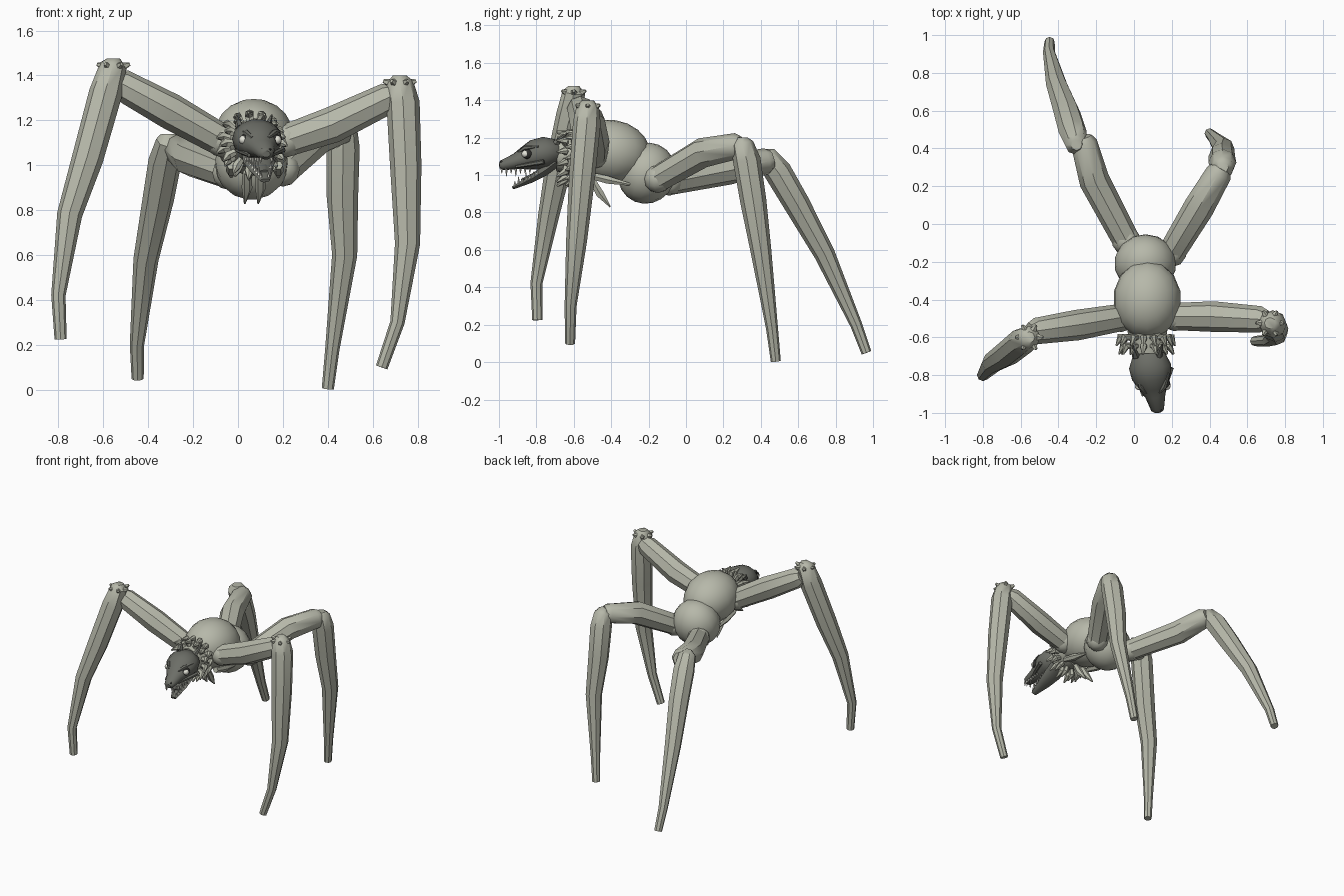
import bpy, bmesh, math, random
from mathutils import Vector

if "Cube" in bpy.data.objects:
    bpy.data.objects.remove(bpy.data.objects["Cube"])

random.seed(4)


def material(name, col):
    m = bpy.data.materials.new(name)
    m.diffuse_color = (*col, 1)
    m.use_nodes = True
    m.node_tree.nodes["Principled BSDF"].inputs["Base Color"].default_value = m.diffuse_color
    return m


HIDE = material("pale hide", (0.47, 0.48, 0.40))
DARK = material("dark head", (0.15, 0.155, 0.135))
BONE = material("bone white", (0.78, 0.78, 0.70))
BLACK = material("black groove", (0.03, 0.03, 0.028))
X, Z = Vector((1, 0, 0)), Vector((0, 0, 1))


def finish(bm, name, mat):
    bmesh.ops.recalc_face_normals(bm, faces=bm.faces)
    me = bpy.data.meshes.new(name)
    bm.to_mesh(me)
    bm.free()
    ob = bpy.data.objects.new(name, me)
    bpy.context.collection.objects.link(ob)
    me.materials.append(mat)
    bpy.ops.object.select_all(action='DESELECT')
    ob.select_set(True)
    bpy.context.view_layer.objects.active = ob
    bpy.ops.object.shade_smooth_by_angle(angle=math.radians(40))
    return ob


def add_tube(bm, pts, radii, ref=X, sides=8, flat=1):
    """Loft rings along points; ref is the full-radius direction, flat squashes the other."""
    pts = [Vector(p) for p in pts]
    rings = []
    for i, (p, r) in enumerate(zip(pts, radii)):
        t = (pts[min(i + 1, len(pts) - 1)] - pts[max(i - 1, 0)]).normalized()
        u = (ref - t * t.dot(ref)).normalized()
        v = t.cross(u) * flat
        rings.append([bm.verts.new(p + (u * math.cos(a) + v * math.sin(a)) * r)
                      for a in (math.tau * k / sides for k in range(sides))])
    for a, b in zip(rings, rings[1:]):
        for k in range(sides):
            n = (k + 1) % sides
            bm.faces.new((a[k], a[n], b[n], b[k]))
    bm.faces.new(rings[0])
    bm.faces.new(rings[-1])


def tube(name, pts, radii, mat, ref=X, sides=8, flat=1):
    bm = bmesh.new()
    add_tube(bm, pts, radii, ref, sides, flat)
    return finish(bm, name, mat)


def ball(name, loc, scale, mat, u=12, v=8, tilt=0):
    bm = bmesh.new()
    bmesh.ops.create_uvsphere(bm, u_segments=u, v_segments=v, radius=1)
    ob = finish(bm, name, mat)
    ob.location, ob.scale, ob.rotation_euler = loc, scale, (tilt, 0, 0)
    return ob


# Body: thorax and abdomen, with a short neck
ball("thorax", (.07, -.40, 1.125), (.18, .21, .17), HIDE, 14, 10, -.15)
ball("abdomen", (.06, -.21, 1.01), (.165, .155, .165), HIDE, 14, 10, -.4)
tube("neck", [(.07, -.52, 1.1), (.075, -.69, 1.11)], (.12, .085), HIDE, Z, 10)


def leg(name, hip, mid, knee, shin):
    """Hip ball, thigh from hip to knee, and tapering shin from knee to foot."""
    hip, mid, knee = Vector(hip), Vector(mid), Vector(knee)
    tube(name + "_thigh", [hip, mid, knee, knee + (knee - mid) * .15],
         (.072, .081, .07, .05), HIDE, Z)
    ball(name + "_hip", hip, (.078, .078, .075), HIDE, 10, 6)
    top = Vector(shin[0])
    tube(name + "_shin", [top + Z * .03, *shin], (.03, .06, .074, .07, .056, .032, .027), HIDE)
    if name.startswith("front"):
        # small knobs over the knee
        bm = bmesh.new()
        for k in range(6):
            a = math.tau * k / 6
            d = Vector((math.cos(a), math.sin(a), .35)).normalized()
            p = top + d * .045 - Z * .02
            add_tube(bm, [p, p + d * .033], (.02, .008), Vector((.1, .2, 1)), 5)
        finish(bm, name + "_knee_knobs", HIDE)


leg("front_left_leg", (.215, -.49, 1.11), (.42, -.49, 1.18), (.67, -.505, 1.30),
    [(.72, -.525, 1.37), (.735, -.53, 1.28), (.747, -.555, 1.0), (.755, -.585, .65),
     (.71, -.617, .30), (.64, -.62, .10)])
leg("front_right_leg", (-.07, -.495, 1.11), (-.30, -.535, 1.24), (-.52, -.567, 1.36),
    [(-.555, -.60, 1.445), (-.59, -.62, 1.32), (-.67, -.685, 1.03), (-.75, -.735, .78),
     (-.80, -.80, .42), (-.79, -.795, .225)])
leg("rear_left_leg", (.20, -.15, .98), (.345, .09, 1.12), (.45, .27, 1.155),
    [(.47, .30, 1.17), (.468, .325, 1.08), (.465, .36, .86), (.475, .40, .60),
     (.42, .46, .18), (.40, .48, .005)])
leg("rear_right_leg", (-.04, -.09, .965), (-.21, .23, 1.03), (-.265, .43, 1.075),
    [(-.305, .42, 1.11), (-.325, .49, 1.02), (-.355, .59, .85), (-.41, .74, .58),
     (-.45, .91, .20), (-.447, .965, .05)])

# Mane of curved tufts round the neck, in two rows
bm = bmesh.new()
for row, n in enumerate((15, 13)):
    for k in range(n):
        a = math.tau * (k + .5 * row) / n
        d = Vector((math.cos(a), 0, math.sin(a)))
        b = Vector((.065, -.60 - .045 * row, 1.1)) + d * (.10 - .015 * row)
        s = random.uniform(.8, 1.1)
        add_tube(bm, [b, b + d * .04 * s, b + d * .06 * s + Vector((0, -.045, -.012))],
                 (.016, .021, .005), Vector((.05, 1, .02)), 6)
finish(bm, "neck_mane", HIDE)

# Spines under the chest
for s, side in ((1, "left"), (-1, "right")):
    x = .075 + s * .105
    tube(side + "_side_spine", [(x, -.52, 1.0), (x, -.42, .975), (x, -.30, .95)],
         (.02, .024, .008), HIDE, X, 6)
    x = .07 + s * .03
    tube(side + "_belly_spine", [(x, -.50, .97), (x, -.46, .90), (x - .01, -.405, .83)],
         (.02, .024, .004), HIDE, X, 6)

# Skull with a long tapering snout, jaw and tongue
tube("skull", [(.075, -.665, 1.11), (.08, -.70, 1.12), (.085, -.755, 1.117), (.092, -.81, 1.108),
               (.102, -.86, 1.09), (.113, -.91, 1.073), (.125, -.985, 1.052), (.126, -.998, 1.05)],
     (.06, .09, .112, .104, .079, .054, .034, .018), DARK, X, 14, .8)
tube("lower_jaw", [(.085, -.70, 1.065), (.092, -.76, 1.02), (.105, -.83, .978),
                   (.12, -.925, .932)], (.07, .07, .052, .022), DARK, X, 10, .4)
tube("tongue", [(.09, -.72, 1.045), (.115, -.88, .973)], (.04, .018), DARK, X, 8, .35)

# Eyes, sockets, ridges, horns and nostrils on both sides
for s, side in ((1, "left"), (-1, "right")):
    cx = .099
    ball(side + "_eye_socket", (cx + s * .068, -.848, 1.112), (.026, .03, .027), BLACK)
    ball(side + "_eye", (cx + s * .074, -.857, 1.113), (.021, .022, .020), BONE)
    tube(side + "_brow", [(cx + s * .035, -.895, 1.122), (cx + s * .062, -.86, 1.145),
                          (cx + s * .085, -.79, 1.153)], (.008, .014, .006), DARK, Z, 6)
    tube(side + "_cheek_ridge", [(cx + s * .10, -.76, 1.07), (cx + s * .05, -.91, 1.045)],
         (.014, .009), DARK, Z, 6)
    tube(side + "_horn", [(.07 + s * .06, -.70, 1.165), (.07 + s * .08, -.635, 1.225)],
         (.022, .003), DARK, X, 6)
    ball(side + "_nostril", (.125 + s * .017, -.984, 1.07), (.008, .01, .007), BLACK, 8, 6)

# Teeth along both jaws
bm = bmesh.new()
for s in (1, -1):
    for k in range(7):
        f = k / 6
        h = .042 if k in (1, 3) else .026
        up = Vector((.125 - .025 * f + s * (.024 + .042 * f), -.985 + .15 * f, 1.035))
        low = Vector((.119 - .018 * f + s * (.017 + .036 * f), -.915 + .12 * f, .945 + .06 * f))
        for p, d in ((up, -h), (low, h * .9)):
            add_tube(bm, [p, p + Z * d], (.0075, .0015), X, 5)
finish(bm, "teeth", BONE)
